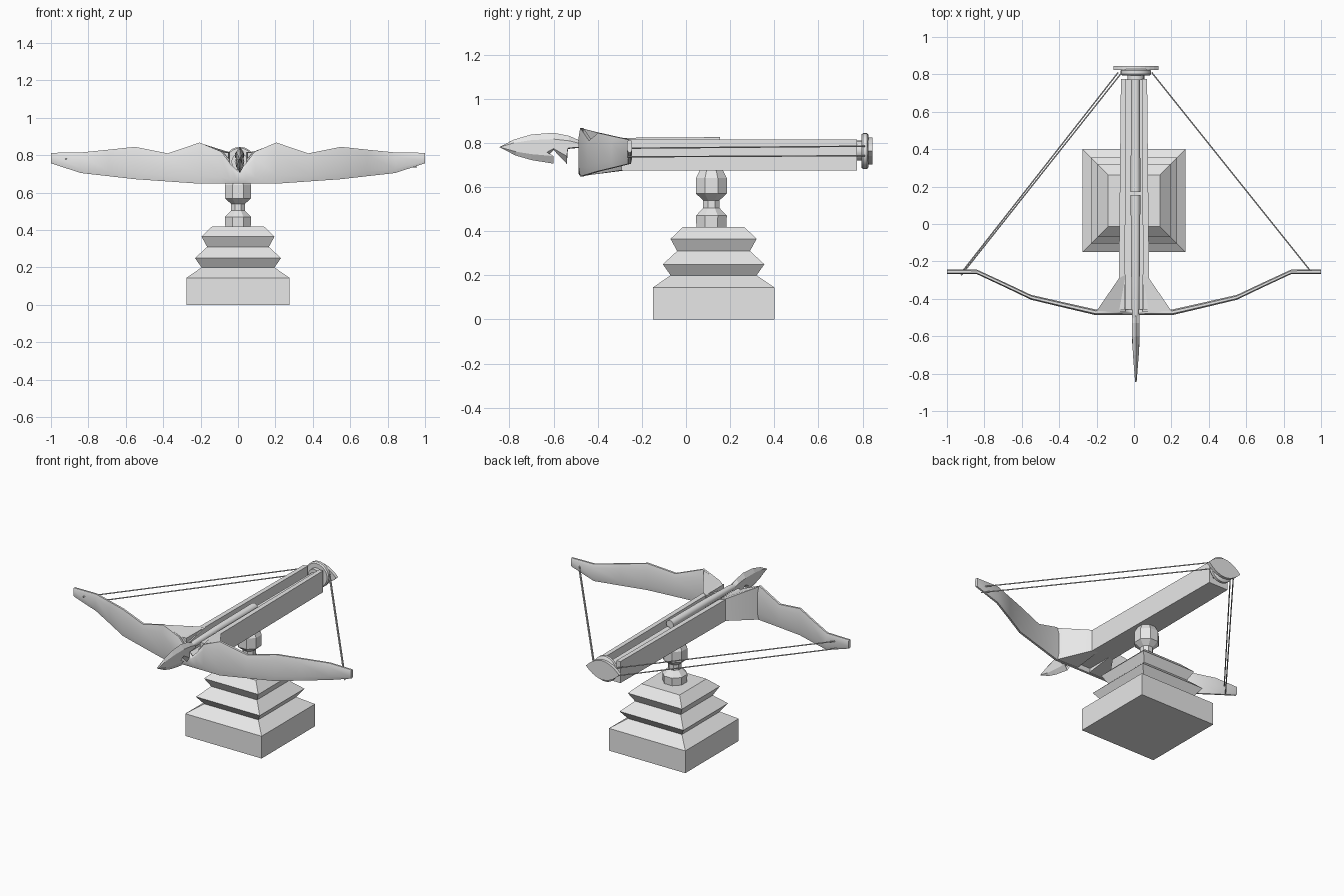
import bpy, bmesh, math
from mathutils import Vector

if "Cube" in bpy.data.objects:
    bpy.data.objects.remove(bpy.data.objects["Cube"])

grey = bpy.data.materials.new("plain grey")
grey.diffuse_color = (0.8, 0.8, 0.8, 1)
grey.use_nodes = True
grey.node_tree.nodes["Principled BSDF"].inputs["Base Color"].default_value = grey.diffuse_color


def make(name, verts, faces, smooth=None):
    me = bpy.data.meshes.new(name)
    me.from_pydata([tuple(v) for v in verts], [], faces)
    bm = bmesh.new()
    bm.from_mesh(me)
    bmesh.ops.recalc_face_normals(bm, faces=bm.faces)
    bm.to_mesh(me)
    bm.free()
    me.materials.append(grey)
    ob = bpy.data.objects.new(name, me)
    bpy.context.collection.objects.link(ob)
    if smooth:
        bpy.ops.object.select_all(action='DESELECT')
        ob.select_set(True)
        bpy.context.view_layer.objects.active = ob
        bpy.ops.object.shade_smooth_by_angle(angle=math.radians(smooth))
    return ob


def loft(name, rings, smooth=None):
    """Skin a list of equal-length rings and cap both ends."""
    n = len(rings[0])
    verts = [v for r in rings for v in r]
    faces = [(i * n + j, i * n + (j + 1) % n, (i + 1) * n + (j + 1) % n, (i + 1) * n + j)
             for i in range(len(rings) - 1) for j in range(n)]
    last = (len(rings) - 1) * n
    faces += [tuple(range(n))[::-1], tuple(range(last, last + n))]
    return make(name, verts, faces, smooth)


def turned(name, profile, sides, cx, cy):
    """Stacked regular polygons; profile gives (half width, z)."""
    rings = []
    for h, z in profile:
        r = h / math.cos(math.pi / sides)
        rings.append([(cx + r * math.cos((k + .5) * math.tau / sides),
                       cy + r * math.sin((k + .5) * math.tau / sides), z) for k in range(sides)])
    return loft(name, rings)


def tube(name, stations, sides=12, sx=1, smooth=40):
    """Round rings facing y; stations give (x, y, z, radius)."""
    return loft(name, [[(x + sx * r * math.cos(k * math.tau / sides), y,
                         z + r * math.sin(k * math.tau / sides)) for k in range(sides)]
                       for x, y, z, r in stations], smooth)


# Stepped square pedestal and octagonal swivel neck
turned("pedestal", [(.275, 0), (.275, .145), (.195, .2), (.23, .25), (.165, .31),
                    (.195, .365), (.138, .42)], 4, 0, .125)
turned("swivel_neck", [(.068, .42), (.07, .47), (.037, .505), (.037, .54), (.07, .57),
                       (.07, .64), (.05, .68)], 8, 0, .115)

# Grooved stock, slightly wider toward the front
section = [(-.07, .675), (.07, .675), (.07, .815), (.042, .815), (.042, .715),
           (-.042, .715), (-.042, .815), (-.07, .815)]
loft("stock", [[(x * s, y, z) for x, z in section] for y, s in ((.775, 1), (-.46, 1.18))])

# Bow: x, front y, thickness, bottom z, top z
half = [(0, -.487, .03, .648, .715), (.04, -.487, .03, .648, .755), (.09, -.487, .03, .648, .82),
        (.205, -.487, .03, .648, .868), (.375, -.447, .028, .66, .81), (.55, -.405, .026, .672, .845),
        (.69, -.338, .025, .688, .83), (.84, -.268, .024, .705, .815), (1, -.267, .023, .757, .813)]
stations = [(-x, *r) for x, *r in half[:0:-1]] + half
ring = [(.25, 1), (0, .6), (0, -.6), (.25, -1), (.75, -1), (1, -.6), (1, .6), (.75, 1)]
loft("bow", [[(x, y + t * u, (b + c) / 2 + v * (c - b) / 2) for u, v in ring]
             for x, y, t, b, c in stations], 60)

# Flared brackets joining the bow to the stock
for s, side in ((-1, "left"), (1, "right")):
    plan = [(.045, -.47, .65, .775), (.085, -.47, .65, .82), (.2, -.465, .65, .864),
            (.08, -.29, .676, .818), (.045, -.27, .676, .816)]
    loft(side + "_bracket", [[(s * p[0], p[1], p[k]) for p in plan] for k in (2, 3)], 45)

# Bolt shaft with a split nock, and the slide rod behind it
tube("bolt_shaft", [(.008, .155, .8, .026), (.008, -.2, .8, .024), (.008, -.46, .797, .02),
                    (.008, -.56, .79, .016)])
tube("slide_rod", [(.008, .8, .765, .024), (.008, .17, .765, .026)])

# Barbed bolt head: sharp outline with a flattened ridge each side
outline = [(-.845, .78), (-.78, .815), (-.7, .838), (-.6, .846), (-.53, .832), (-.48, .81),
           (-.48, .78), (-.535, .772), (-.54, .705), (-.6, .768), (-.63, .738), (-.6, .706),
           (-.7, .722), (-.77, .742)]


def head_ring(s):
    k = 1 if s == 0 else .55
    return [(.01 + s * min(.02, .004 + (y + .845) * .08), y, .782 + (z - .782) * k)
            for y, z in outline]


loft("bolt_head", [head_ring(s) for s in (-1, 0, 1)])

# Rear pulley: hub, round flange and pointed lens plate
tube("pulley_hub", [(.01, .77, .765, .045), (.01, .835, .765, .045)], 20)
tube("pulley_disc", [(.01, .795, .763, .075), (.01, .803, .763, .082),
                     (.01, .82, .763, .082), (.01, .828, .763, .072)], 24)
lens = [(.01 + .12 * u, .763 + v * .062 * (1 - u * u))
        for u, v in [(i / 5, 1) for i in range(-5, 6)] + [(i / 5, -1) for i in range(4, -5, -1)]]
loft("pulley_plate", [[(x, y, z) for x, z in lens] for y in (.824, .845)])


# Bowstrings, two on each side
def string(name, a, b, r=.0035):
    a, b = Vector(a), Vector(b)
    d = (b - a).normalized()
    u = d.cross(Vector((0, 0, 1))).normalized()
    v = d.cross(u)
    loft(name, [[p + r * (u * math.cos(k * math.tau / 6) + v * math.sin(k * math.tau / 6))
                 for k in range(6)] for p in (a, b)], 80)


string("right_upper_string", (.955, -.265, .776), (.095, .81, .785))
string("right_lower_string", (.955, -.265, .737), (.095, .81, .742))
string("left_upper_string", (-.925, -.275, .78), (-.065, .81, .785))
string("left_lower_string", (-.915, -.25, .735), (-.085, .81, .742))
